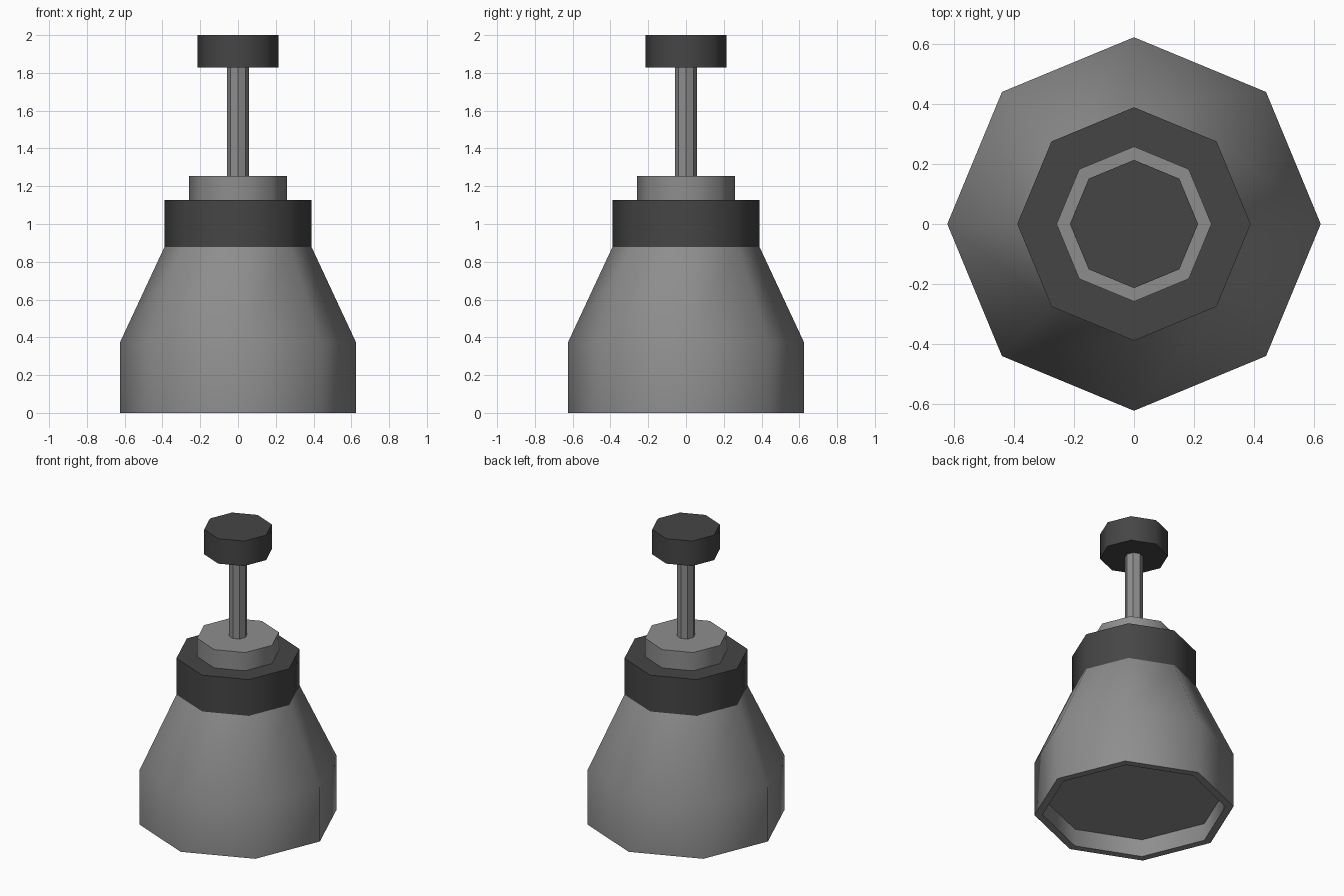
import bpy, bmesh, math

if "Cube" in bpy.data.objects:
    bpy.data.objects.remove(bpy.data.objects["Cube"])


def grey(name, v):
    mat = bpy.data.materials.new(name)
    mat.diffuse_color = (v, v, v, 1)
    mat.use_nodes = True
    mat.node_tree.nodes["Principled BSDF"].inputs["Base Color"].default_value = mat.diffuse_color
    return mat


dark = grey("dark_grey", 0.06)
mid = grey("mid_grey", 0.27)


def lathe(name, profile, mat, smooth=50, sides=8):
    """Revolve (radius, z) points into a closed solid, corners on the axes."""
    bm = bmesh.new()
    rings = [[bm.verts.new((r * math.cos(2 * math.pi * i / sides),
                            r * math.sin(2 * math.pi * i / sides), z))
              for i in range(sides)] for r, z in profile]
    for a, b in zip(rings, rings[1:]):
        for i in range(sides):
            j = (i + 1) % sides
            bm.faces.new((a[i], a[j], b[j], b[i]))
    bm.faces.new(rings[0][::-1])
    bm.faces.new(rings[-1])
    bmesh.ops.recalc_face_normals(bm, faces=bm.faces)
    mesh = bpy.data.meshes.new(name)
    bm.to_mesh(mesh)
    bm.free()
    obj = bpy.data.objects.new(name, mesh)
    bpy.context.collection.objects.link(obj)
    mesh.materials.append(mat)
    if smooth:
        bpy.ops.object.select_all(action='DESELECT')
        obj.select_set(True)
        bpy.context.view_layer.objects.active = obj
        bpy.ops.object.shade_smooth_by_angle(angle=math.radians(smooth))
    return obj


# Tapered body with a recessed underside
lathe("body", [(0.573, 0.12), (0.573, 0), (0.624, 0), (0.624, 0.375), (0.39, 0.877)], mid)
# Dark collar and lighter cap
lathe("collar", [(0.39, 0.877), (0.39, 1.127)], dark)
lathe("cap", [(0.259, 1.127), (0.259, 1.253)], mid)
# Plunger rod and its knob
lathe("plunger_rod", [(0.057, 1.253), (0.057, 1.828)], mid, smooth=0)
lathe("plunger_knob", [(0.214, 1.828), (0.214, 2.0)], dark)
